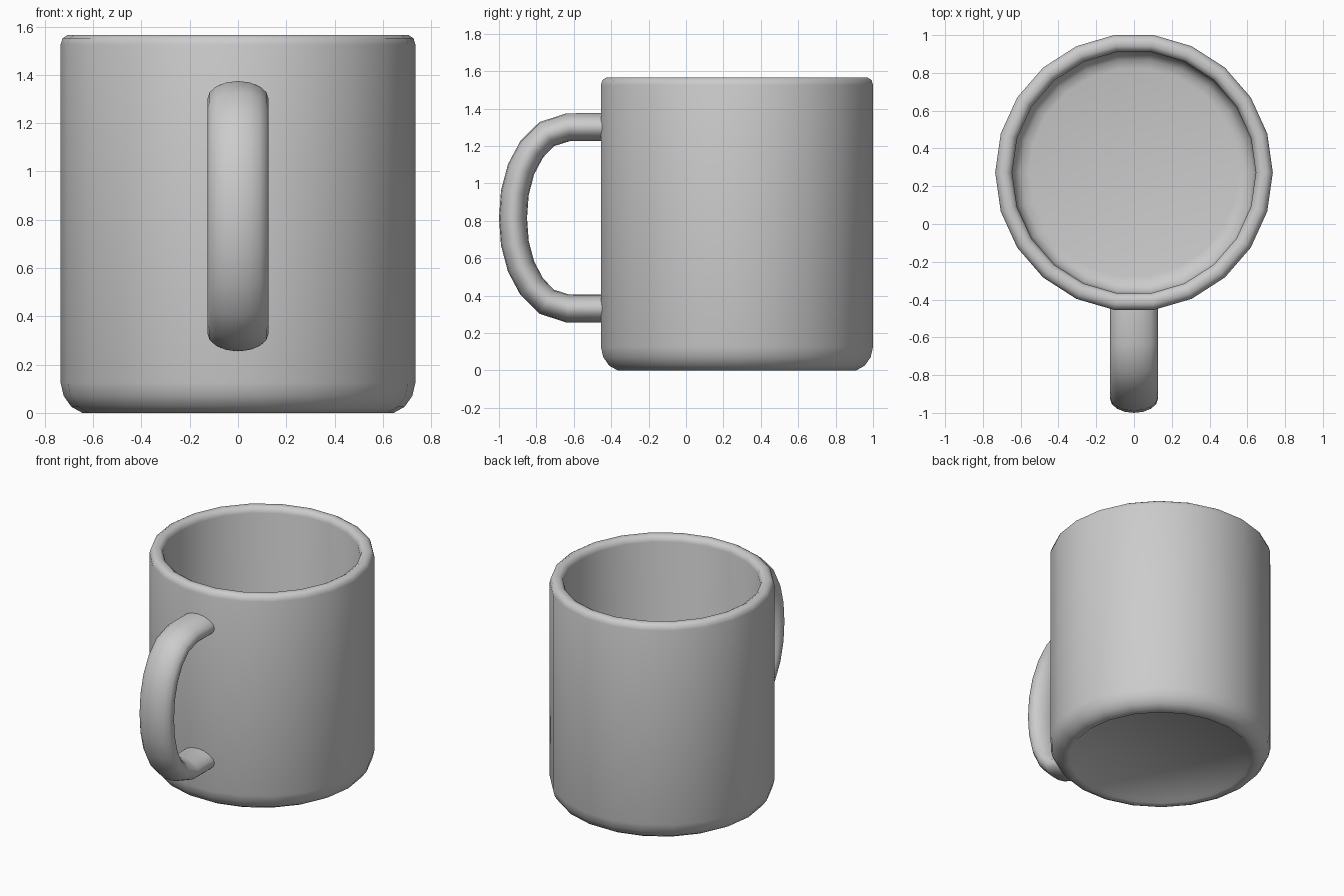
import bpy, bmesh, math
from mathutils import Vector

if "Cube" in bpy.data.objects:
    bpy.data.objects.remove(bpy.data.objects["Cube"])

BODY_Y = 0.2725


def skin(name, rings, caps, angle):
    """Join successive closed rings of points with quads; caps lists ring indices to fill."""
    bm = bmesh.new()
    loops = [[bm.verts.new(p) for p in ring] for ring in rings]
    for a, b in zip(loops, loops[1:]):
        n = len(a)
        for i in range(n):
            bm.faces.new((a[i], a[(i + 1) % n], b[(i + 1) % n], b[i]))
    for c in caps:
        bm.faces.new(loops[c])
    bmesh.ops.recalc_face_normals(bm, faces=bm.faces)
    mesh = bpy.data.meshes.new(name)
    bm.to_mesh(mesh)
    bm.free()
    obj = bpy.data.objects.new(name, mesh)
    bpy.context.collection.objects.link(obj)
    bpy.ops.object.select_all(action='DESELECT')
    obj.select_set(True)
    bpy.context.view_layer.objects.active = obj
    bpy.ops.object.shade_smooth_by_angle(angle=math.radians(angle))
    return obj


# Cup body: 22-sided turned profile, from recessed base over the rim to the inner floor
profile = [(0.585, 0.022), (0.605, 0.004), (0.645, 0.0), (0.69, 0.025), (0.722, 0.07),
           (0.735, 0.125), (0.735, 1.525), (0.727, 1.552), (0.705, 1.566),
           (0.675, 1.566), (0.653, 1.552), (0.645, 1.525),
           (0.645, 0.19), (0.632, 0.145), (0.60, 0.115), (0.555, 0.105)]
SIDES = 22
body_rings = [[(r * math.cos(2 * math.pi * i / SIDES),
                BODY_Y + r * math.sin(2 * math.pi * i / SIDES), z)
               for i in range(SIDES)] for r, z in profile]
skin("cup_body", body_rings, (0, -1), 50)

# Handle: oval section swept along a path mirrored about its mid height
MID_Z = 0.815
upper = [(-0.42, 0.485), (-0.63, 0.485), (-0.745, 0.448), (-0.825, 0.367),
         (-0.882, 0.26), (-0.915, 0.135)]
path = [Vector((0, y, MID_Z + z)) for y, z in upper]
path += [Vector((0, -0.925, MID_Z))]
path += [Vector((0, y, MID_Z - z)) for y, z in reversed(upper)]
handle_rings = []
for k, p in enumerate(path):
    t = (path[min(k + 1, len(path) - 1)] - path[max(k - 1, 0)]).normalized()
    if k in (0, len(path) - 1):
        t = Vector((0, -1 if k == 0 else 1, 0))
    out = Vector((0, t.z, -t.y))
    handle_rings.append([p + Vector((0.127 * math.cos(a), 0, 0)) + out * (0.075 * math.sin(a))
                         for a in (2 * math.pi * i / 16 for i in range(16))])
skin("handle", handle_rings, (0, -1), 60)
